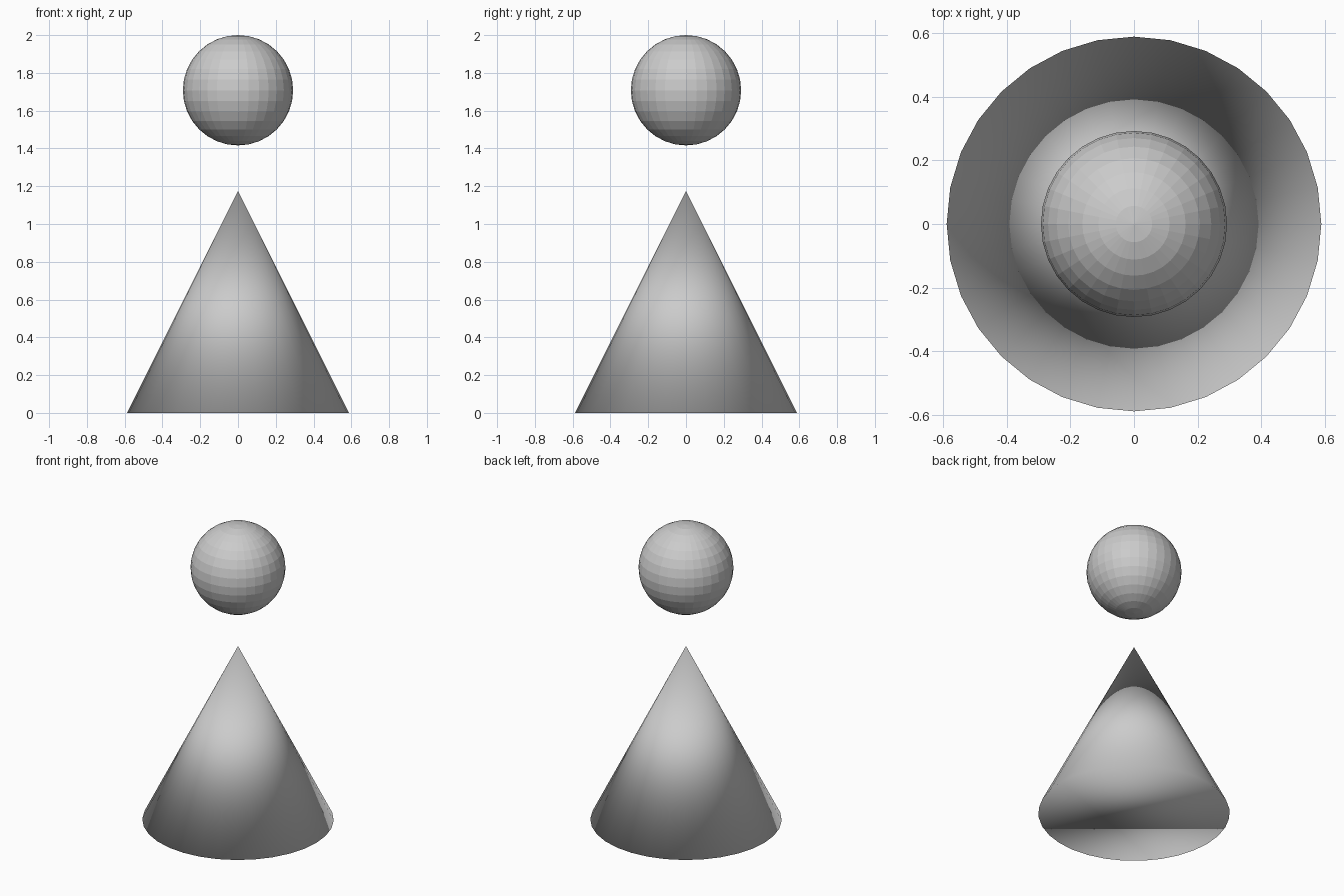
import bpy

if "Cube" in bpy.data.objects:
    bpy.data.objects.remove(bpy.data.objects["Cube"])

K = 1.176          # cone height
R = K / 2          # cone base radius
S = 0.292          # ball radius

# Cone: 32 sides, fully smooth including the base edge
bpy.ops.mesh.primitive_cone_add(vertices=32, radius1=R, radius2=0, depth=K,
                                location=(0, 0, K / 2))
cone = bpy.context.object
cone.name = "cone_body"
bpy.ops.object.shade_smooth()

# Faceted ball floating above the tip
bpy.ops.mesh.primitive_uv_sphere_add(segments=32, ring_count=16, radius=S,
                                     location=(0, 0, 2 - S))
ball = bpy.context.object
ball.name = "floating_ball"
bpy.ops.object.shade_flat()
